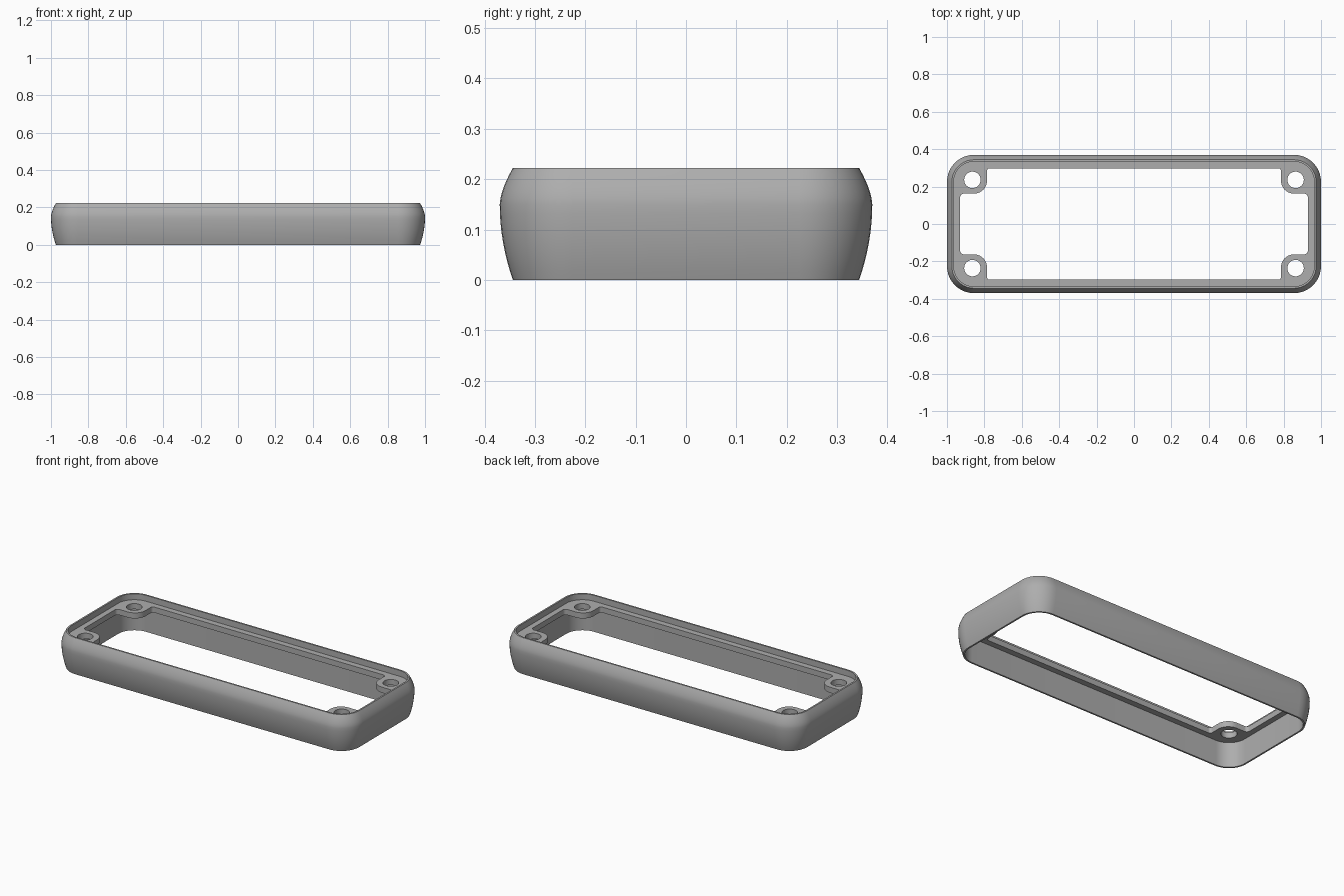
import bpy
import bmesh
import math
from mathutils import Vector

cube = bpy.data.objects.get("Cube")
if cube:
    bpy.data.objects.remove(cube, do_unlink=True)

grey = bpy.data.materials.new("mid grey plastic")
grey.use_nodes = True
colour = (0.42, 0.42, 0.42, 1)
grey.diffuse_color = colour
grey.node_tree.nodes["Principled BSDF"].inputs["Base Color"].default_value = colour

HALF_X, HALF_Y, HEIGHT, BELT = 1.0, 0.37, 0.222, 0.15
LEDGE_BOTTOM, LEDGE_TOP = 0.152, 0.186


def rounded_outline(corners, steps=10):
    """Round every (x, y, radius) right-angled corner with an arc."""
    points = []
    for i, (x, y, r) in enumerate(corners):
        corner = Vector((x, y))
        before = (Vector(corners[i - 1][:2]) - corner).normalized()
        after = (Vector(corners[(i + 1) % len(corners)][:2]) - corner).normalized()
        centre = corner + (before + after) * r
        for s in range(steps + 1):
            a = math.pi / 2 * s / steps
            points.append(centre - after * r * math.cos(a) - before * r * math.sin(a))
    return points


def four_way(quarter):
    """Mirror a counter-clockwise quarter of corners around both axes."""
    result = []
    for sx, sy in ((1, 1), (-1, 1), (-1, -1), (1, -1)):
        part = [(x * sx, y * sy, r) for x, y, r in quarter]
        result += part if sx * sy > 0 else part[::-1]
    return result


def ring_outline(inset):
    return rounded_outline(four_way([(HALF_X - inset, HALF_Y - inset, 0.145 - inset)]))


def finish(obj):
    obj.data.materials.clear()
    obj.data.materials.append(grey)
    bpy.ops.object.select_all(action='DESELECT')
    obj.select_set(True)
    bpy.context.view_layer.objects.active = obj
    bpy.ops.object.shade_smooth_by_angle(angle=math.radians(30))


# Outer wall: bulging outside, straight inside, open above and below
profile = []
for i in range(9):
    t = 1 - i / 8
    profile.append((0.026 * t ** 2, BELT * (1 - t)))
for i in range(1, 7):
    t = i / 6
    profile.append((0.026 * t ** 1.6, BELT + (HEIGHT - BELT) * t))
profile += [(0.036, HEIGHT), (0.036, 0)]

bm = bmesh.new()
rings = [[bm.verts.new((p.x, p.y, z)) for p in ring_outline(inset)]
         for inset, z in profile]
for k, lower in enumerate(rings):
    upper = rings[(k + 1) % len(rings)]
    for j in range(len(lower)):
        n = (j + 1) % len(lower)
        bm.faces.new((lower[j], lower[n], upper[n], upper[j]))
bmesh.ops.recalc_face_normals(bm, faces=bm.faces)
mesh = bpy.data.meshes.new("outer_wall")
bm.to_mesh(mesh)
bm.free()
wall = bpy.data.objects.new("outer_wall", mesh)
bpy.context.collection.objects.link(wall)
finish(wall)

# Inner ledge: flat frame with four screw tabs and through holes
opening = four_way([(0.93, 0.162, 0.02), (0.786, 0.162, 0.07), (0.786, 0.298, 0.015)])
outlines = [ring_outline(0.033), rounded_outline(opening)]
for sx in (-1, 1):
    for sy in (-1, 1):
        outlines.append([Vector((0.864 * sx + 0.044 * math.cos(a),
                                 0.236 * sy + 0.044 * math.sin(a)))
                         for a in (math.tau * i / 32 for i in range(32))])

curve = bpy.data.curves.new("screw_ledge", 'CURVE')
curve.dimensions = '2D'
curve.fill_mode = 'BOTH'
curve.extrude = (LEDGE_TOP - LEDGE_BOTTOM) / 2
for outline in outlines:
    spline = curve.splines.new('POLY')
    spline.points.add(len(outline) - 1)
    for point, p in zip(spline.points, outline):
        point.co = (p.x, p.y, 0, 1)
    spline.use_cyclic_u = True
ledge = bpy.data.objects.new("screw_ledge", curve)
bpy.context.collection.objects.link(ledge)
ledge.location.z = (LEDGE_TOP + LEDGE_BOTTOM) / 2
bpy.ops.object.select_all(action='DESELECT')
ledge.select_set(True)
bpy.context.view_layer.objects.active = ledge
bpy.ops.object.convert(target='MESH')
ledge = bpy.context.view_layer.objects.active

# Weld the caps to the sides
bm = bmesh.new()
bm.from_mesh(ledge.data)
bmesh.ops.remove_doubles(bm, verts=bm.verts, dist=0.0001)
bmesh.ops.recalc_face_normals(bm, faces=bm.faces)
bm.to_mesh(ledge.data)
bm.free()
finish(ledge)
